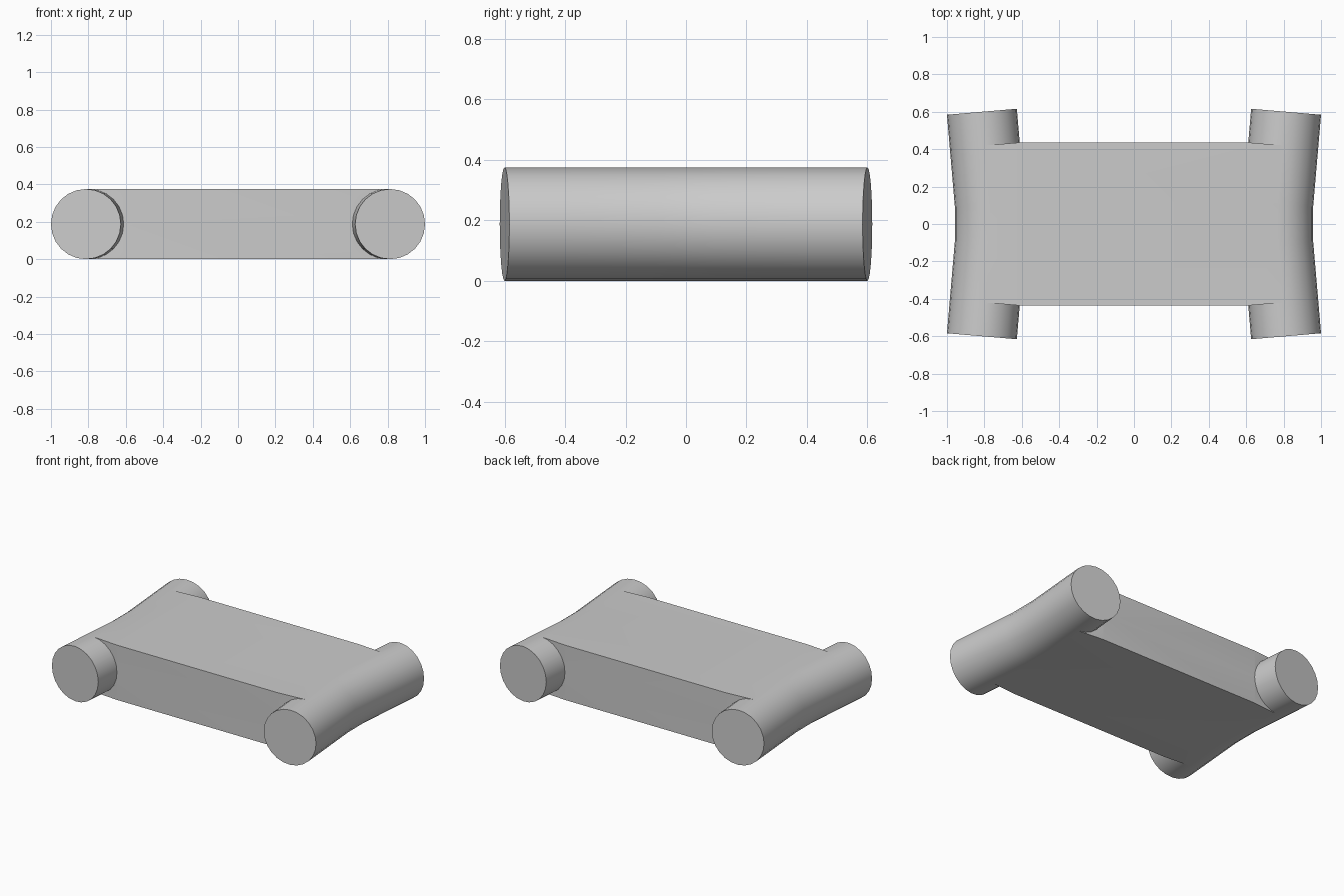
import bpy, bmesh, math

if "Cube" in bpy.data.objects:
    bpy.data.objects.remove(bpy.data.objects["Cube"], do_unlink=True)

# Plain grey material
grey = bpy.data.materials.new("plain_grey")
grey.use_nodes = True
colour = (0.6, 0.6, 0.6, 1)
grey.diffuse_color = colour
grey.node_tree.nodes["Principled BSDF"].inputs["Base Color"].default_value = colour

SIDES = 24
RADIUS = 0.1875
TOP = 2 * RADIUS
MID_X, END_X = 0.7705, 0.8132
BEND_Y, BODY_Y, END_Y = 0.1, 0.42, 0.6
ANGLE = math.atan((END_X - MID_X) / (END_Y - BEND_Y))

bm = bmesh.new()


def ring(side, y, tilt):
    """Circle of vertices square to the bent side tube; index 0 is outermost."""
    x = MID_X + (abs(y) - BEND_Y) * math.tan(ANGLE)
    verts = []
    for i in range(SIDES):
        a = math.tau * i / SIDES
        out = RADIUS * math.cos(a)
        verts.append(bm.verts.new((side * (x + out * math.cos(tilt)),
                                   y - out * math.sin(tilt),
                                   RADIUS + RADIUS * math.sin(a))))
    return verts


# Bent side tubes, open on the inside where the flat body joins them
STATIONS = [(END_Y, ANGLE), (BODY_Y, ANGLE), (BEND_Y, ANGLE / 2),
            (-BEND_Y, -ANGLE / 2), (-BODY_Y, -ANGLE), (-END_Y, -ANGLE)]
CREST, INNER, BASE = SIDES // 4, SIDES // 2, 3 * SIDES // 4
tubes, corners = {}, {}
for side in (1, -1):
    rings = [ring(side, y, tilt) for y, tilt in STATIONS]
    tubes[side] = rings
    for k in range(len(rings) - 1):
        for i in range(SIDES):
            if 1 <= k <= 3 and CREST <= i < BASE:
                continue
            j = (i + 1) % SIDES
            bm.faces.new((rings[k][i], rings[k][j], rings[k + 1][j], rings[k + 1][i]))
    bm.faces.new(rings[0])
    bm.faces.new(rings[-1])

    # Shoulders of the body wall, square to each tube
    for end, station in ((1, 1), (-1, 4)):
        r = rings[station]
        x, y, _ = r[INNER].co
        high, low = bm.verts.new((x, y, TOP)), bm.verts.new((x, y, 0))
        corners[side, end] = (high, low)
        bm.faces.new([high] + r[CREST:INNER + 1])
        bm.faces.new([low] + r[INNER:BASE + 1])

# Straight front and back walls of the body
for end, station in ((1, 1), (-1, 4)):
    bm.faces.new((corners[1, end][0], tubes[1][station][INNER], corners[1, end][1],
                  corners[-1, end][1], tubes[-1][station][INNER], corners[-1, end][0]))

# Flat top and bottom of the body
for level, i in ((0, CREST), (1, BASE)):
    bm.faces.new([corners[1, 1][level]] + [r[i] for r in tubes[1][1:5]]
                 + [corners[1, -1][level], corners[-1, -1][level]]
                 + [r[i] for r in reversed(tubes[-1][1:5])]
                 + [corners[-1, 1][level]])

bmesh.ops.recalc_face_normals(bm, faces=bm.faces)
mesh = bpy.data.meshes.new("flat_body_with_side_tubes")
bm.to_mesh(mesh)
bm.free()
mesh.materials.append(grey)
obj = bpy.data.objects.new("flat_body_with_side_tubes", mesh)
bpy.context.collection.objects.link(obj)

# Smooth tubes with crisp ends
bpy.ops.object.select_all(action="DESELECT")
obj.select_set(True)
bpy.context.view_layer.objects.active = obj
bpy.ops.object.shade_smooth_by_angle(angle=math.radians(30))
